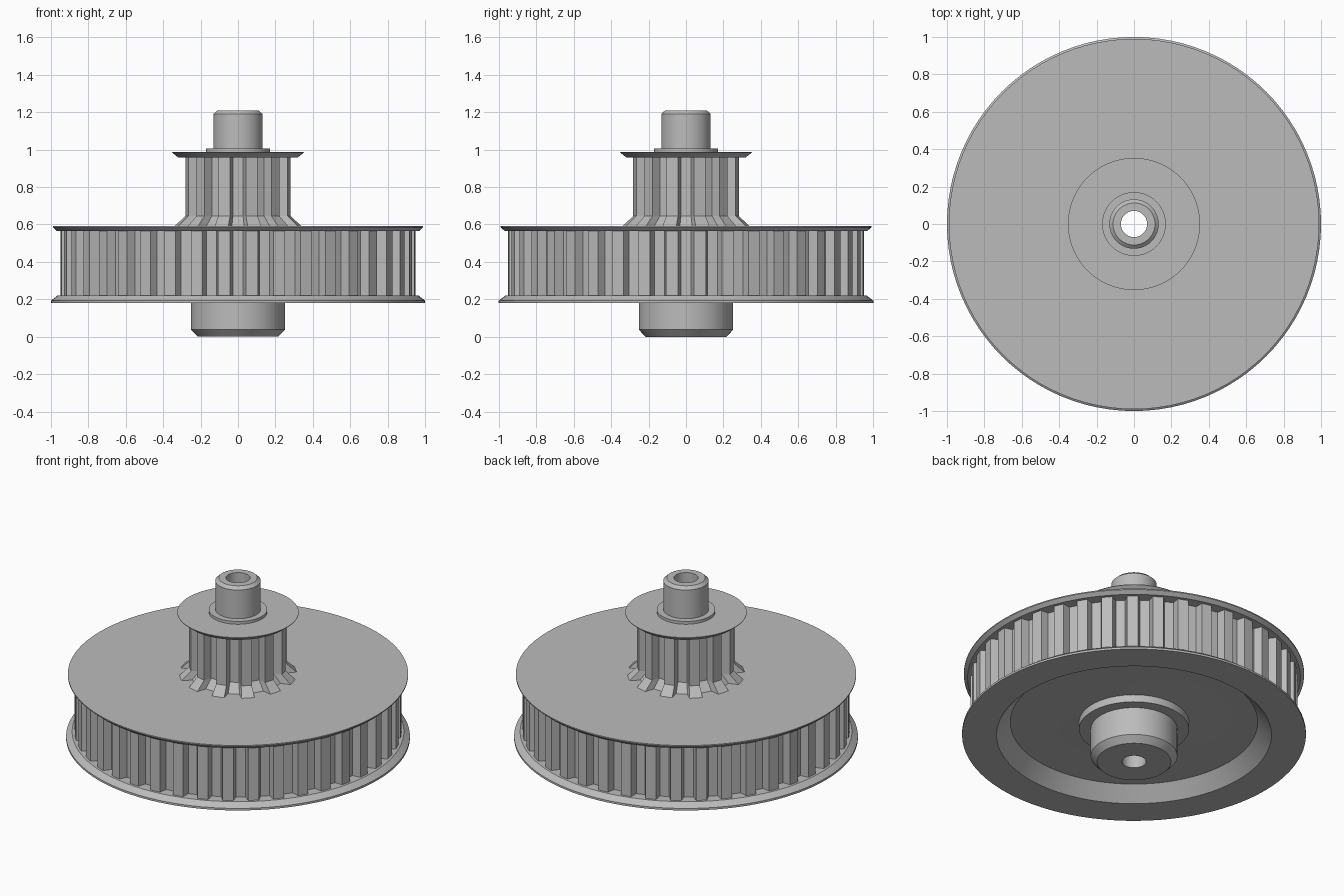
import bpy
import bmesh
from math import sin, cos, pi, radians

cube = bpy.data.objects.get("Cube")
if cube:
    bpy.data.objects.remove(cube, do_unlink=True)

# One grey material for every part
grey = bpy.data.materials.new("plain_grey")
grey.use_nodes = True
colour = (0.5, 0.5, 0.5, 1.0)
grey.diffuse_color = colour
grey.node_tree.nodes["Principled BSDF"].inputs["Base Color"].default_value = colour

BORE = 0.07


def loft(name, rings, closed=False):
    """Skin a stack of point rings with quads."""
    bm = bmesh.new()
    loops = [[bm.verts.new(p) for p in ring] for ring in rings]
    pairs = list(zip(loops, loops[1:]))
    if closed:
        pairs.append((loops[-1], loops[0]))
    for low, high in pairs:
        n = len(low)
        for i in range(n):
            j = (i + 1) % n
            bm.faces.new((low[i], low[j], high[j], high[i]))
    bmesh.ops.recalc_face_normals(bm, faces=bm.faces)
    mesh = bpy.data.meshes.new(name)
    bm.to_mesh(mesh)
    bm.free()
    mesh.materials.append(grey)
    obj = bpy.data.objects.new(name, mesh)
    bpy.context.collection.objects.link(obj)
    bpy.ops.object.select_all(action="DESELECT")
    obj.select_set(True)
    bpy.context.view_layer.objects.active = obj
    bpy.ops.object.shade_smooth_by_angle(angle=radians(8))
    return obj


def lathe(name, profile, segments=96):
    """Revolve a closed (radius, height) outline around the axle."""
    angles = [2 * pi * i / segments for i in range(segments)]
    rings = [[(r * cos(a), r * sin(a), z) for a in angles] for r, z in profile]
    return loft(name, rings, closed=True)


def toothed_wall(name, teeth, radius, levels):
    """Belt teeth with tapered grooves; levels are (height, scale)."""
    depth, mouth, floor = 0.05, 0.043, 0.027
    outline = []
    for k in range(teeth):
        centre = -pi / 2 + 2 * pi * k / teeth
        root = radius - depth
        for r, half in ((radius, -mouth), (root, -floor), (root, floor), (radius, mouth)):
            a = centre + half / r
            outline.append((r * cos(a), r * sin(a)))
    rings = [[(x * s, y * s, z) for x, y in outline] for z, s in levels]
    return loft(name, rings)


# Large wheel: recessed underside, lower flange, core and upper flange
lathe("large_wheel", [
    (BORE, 0.25), (0.30, 0.265), (0.72, 0.265), (0.80, 0.18), (1.0, 0.18),
    (1.0, 0.193), (0.965, 0.22), (0.88, 0.22), (0.88, 0.565),
    (0.968, 0.565), (0.99, 0.585), (0.99, 0.592), (BORE, 0.592),
])
toothed_wall("large_teeth", 40, 0.95, [(0.2, 1), (0.575, 1)])

# Lower hub with a shoulder and chamfered end
lathe("lower_hub", [
    (BORE, 0.0), (0.215, 0.0), (0.252, 0.038), (0.252, 0.218),
    (0.32, 0.218), (0.32, 0.30), (BORE, 0.30),
])

# Small pulley: core, and teeth that flare out at the foot
lathe("small_core", [(BORE, 0.57), (0.22, 0.57), (0.22, 0.97), (BORE, 0.97)])
toothed_wall("small_teeth", 12, 0.285,
             [(0.58, 1.2), (0.592, 1.2), (0.645, 1), (0.965, 1)])
lathe("small_flange", [
    (BORE, 0.957), (0.318, 0.957), (0.353, 0.985), (0.353, 0.988), (BORE, 0.988),
])

# Upper hub with a thin collar and chamfered top
lathe("upper_hub", [
    (BORE, 0.975), (0.17, 0.975), (0.17, 1.006), (0.132, 1.006),
    (0.132, 1.19), (0.112, 1.208), (BORE, 1.208),
])
